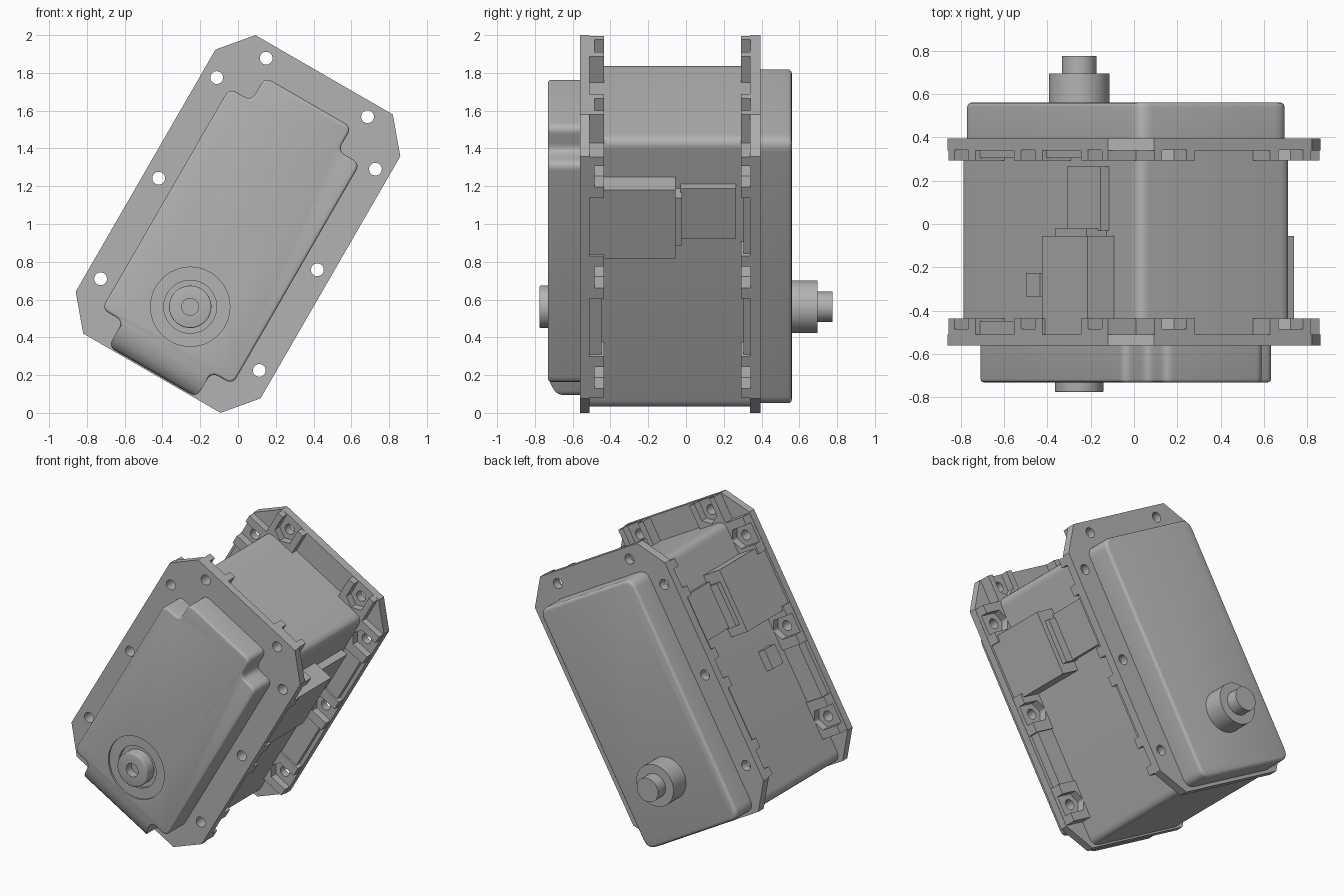
import bpy, bmesh, math
from mathutils import Matrix, Vector

cube = bpy.data.objects.get("Cube")
if cube:
    bpy.data.objects.remove(cube)

GREY = (0.45, 0.45, 0.45, 1)
mat = bpy.data.materials.new("casting grey")
mat.use_nodes = True
mat.diffuse_color = GREY
mat.node_tree.nodes["Principled BSDF"].inputs["Base Color"].default_value = GREY

# Parts are drawn upright, then the whole assembly is tilted
TILT = Matrix.Translation((0, 0, 1)) @ Matrix.Rotation(math.radians(30), 4, 'Y')
parts = []


def add_solid(bm, pts, vec):
    face = bm.faces.new([bm.verts.new(p) for p in pts])
    out = bmesh.ops.extrude_face_region(bm, geom=[face])["geom"]
    bmesh.ops.translate(bm, vec=vec, verts=[g for g in out if isinstance(g, bmesh.types.BMVert)])
    return [g for g in out if isinstance(g, bmesh.types.BMFace)]


def add_prism(bm, outline, y0, y1):
    return add_solid(bm, [(u, y0, v) for u, v in outline], Vector((0, y1 - y0, 0)))


def finish(name, bm, part=True):
    bmesh.ops.recalc_face_normals(bm, faces=bm.faces[:])
    mesh = bpy.data.meshes.new(name)
    bm.to_mesh(mesh)
    bm.free()
    ob = bpy.data.objects.new(name, mesh)
    bpy.context.collection.objects.link(ob)
    mesh.materials.append(mat)
    if part:
        parts.append(ob)
    else:
        ob.hide_render = True
    return ob


def prism(name, outline, y0, y1, bevel=0, part=True):
    """Extrude an outline from y0 to y1, rounding the rim at y1."""
    bm = bmesh.new()
    cap = add_prism(bm, outline, y0, y1)
    if bevel:
        bmesh.ops.bevel(bm, geom=list(cap[0].edges), offset=bevel, segments=3,
                        profile=0.5, affect='EDGES')
    return finish(name, bm, part)


def cut(ob, cutter):
    mod = ob.modifiers.new("cut", 'BOOLEAN')
    mod.operation, mod.solver, mod.use_self = 'DIFFERENCE', 'EXACT', True
    mod.object = cutter
    bpy.context.view_layer.objects.active = ob
    bpy.ops.object.modifier_apply(modifier=mod.name)
    bpy.data.objects.remove(cutter)


def rect(u0, u1, v0, v1):
    return [(u0, v0), (u1, v0), (u1, v1), (u0, v1)]


def circle(u, v, r, n=40):
    return [(u + r * math.cos(math.tau * i / n), v + r * math.sin(math.tau * i / n)) for i in range(n)]


def rounded(pts, r, n=6):
    out = []
    for i, p in enumerate(pts):
        p = Vector(p)
        a = p + (Vector(pts[i - 1]) - p).normalized() * r
        b = p + (Vector(pts[(i + 1) % len(pts)]) - p).normalized() * r
        for k in range(n + 1):
            t = k / n
            out.append(tuple(a * (1 - t) ** 2 + p * 2 * t * (1 - t) + b * t * t))
    return out


# Main housing and rear cover
prism("housing", rounded(rect(-.41, .41, -.9, .75), .06), -.52, .36)
prism("rear_cover", rounded(rect(-.4, .4, -.89, .74), .07), .36, .56, .02)

# Flanges with bolt pads, holes and open nut pockets
octagon = [(s * u, t * v) for s, t, order in ((1, 1, 1), (-1, 1, -1), (-1, -1, 1), (1, -1, -1))
           for u, v in ((.565, .74), (.42, .912))[::order]]
# each bolt: position and outward direction
bolts = [(s * .485, v, (s, 0)) for s in (-1, 1) for v in (-.615, 0, .615)]
bolts += [(s * .31, .835, (0, 1)) for s in (-1, 1)]
pocket = [(-.04, -.065), (.12, -.065), (.12, .065), (-.04, .065), (-.078, 0)]


def flange(name, outer, inner, face):
    d = 1 if face > inner else -1
    bm = bmesh.new()
    add_prism(bm, octagon, outer, inner)
    root = inner - d * .01
    for s in (-1, 1):
        for c in (-.615, 0, .615):
            lo, hi = max(c - .13, -.735), min(c + .13, .735)
            add_prism(bm, rect(*sorted((s * .38, s * .563)), lo, hi), root, face)
        # lower rib linking the side pads
        add_prism(bm, rect(*sorted((s * .38, s * .54)), -.7, .7), root, face - d * .012)
        # pads along the top edge
        add_prism(bm, rect(*sorted((s * .2, s * .415)), .72, .91), root, face)
    ob = finish(name, bm)
    bm = bmesh.new()
    for u, v, (ou, ov) in bolts:
        add_prism(bm, [(u + a * ou - b * ov, v + a * ov + b * ou) for a, b in pocket],
                  face - d * .05, face + d * .05)
    cut(ob, finish("pocket_cutter", bm, False))
    bm = bmesh.new()
    for u, v, _ in bolts:
        add_prism(bm, circle(u, v, .034, 20), outer - d * .1, face + d * .1)
    cut(ob, finish("hole_cutter", bm, False))


flange("front_flange", -.56, -.51, -.435)
flange("rear_flange", .395, .338, .292)

# Front cover with stepped corners
cross = [(.4, -.75), (.4, .6), (.265, .6), (.265, .745)]
cross += [(-u, v) for u, v in cross[::-1]]
cross += [(-.27, -.75), (-.27, -.905), (.27, -.905), (.27, -.75)]
cover = prism("front_cover", rounded(cross, .045), -.54, -.73, .014)

# Rolled lower edge of the front cover
arc = [(-.63 - .1 * math.sin(a), -.735 - .17 * math.cos(a))
       for a in (math.pi / 2 * i / 10 for i in range(11))]
roll = [(-.8, arc[-1][1]), (-.8, -1), (arc[0][0], -1)]
bm = bmesh.new()
add_solid(bm, [(-.6, y, v) for y, v in arc + roll], Vector((1.2, 0, 0)))
cut(cover, finish("roll_cutter", bm, False))

# Shaft seat, front hub and rear stepped shaft
AXIS = -.506
for r, depth in ((.21, .012), (.14, .03)):
    cut(cover, prism("seat_cutter", circle(0, AXIS, r, 48), -.73 + depth, -.8, part=False))
hub = prism("front_hub", circle(0, AXIS, .112), -.65, -.775, .006)
cut(hub, prism("bore_cutter", circle(0, AXIS, .045, 24), -.72, -.8, part=False))
prism("rear_hub", circle(0, AXIS, .14), .54, .695)
prism("rear_shaft", circle(0, AXIS, .08), .68, .775)

# Side boxes, each with a neck and a connector block
for s, side in ((-1, "right"), (1, "left")):
    for part, u, v0, v1, y0, y1 in (("box", .55, .105, .525, -.51, -.055),
                                    ("neck", .515, .165, .455, -.07, -.02),
                                    ("connector", .455, .17, .48, -.03, .265)):
        prism(f"{side}_{part}", rect(*sorted((s * .39, s * u)), v0, v1), y0, y1)
prism("right_tab", rect(-.465, -.39, -.19, -.06), -.335, -.225)

for ob in parts:
    ob.data.transform(TILT)
    bpy.ops.object.select_all(action='DESELECT')
    ob.select_set(True)
    bpy.context.view_layer.objects.active = ob
    bpy.ops.object.shade_smooth_by_angle(angle=math.radians(32))
